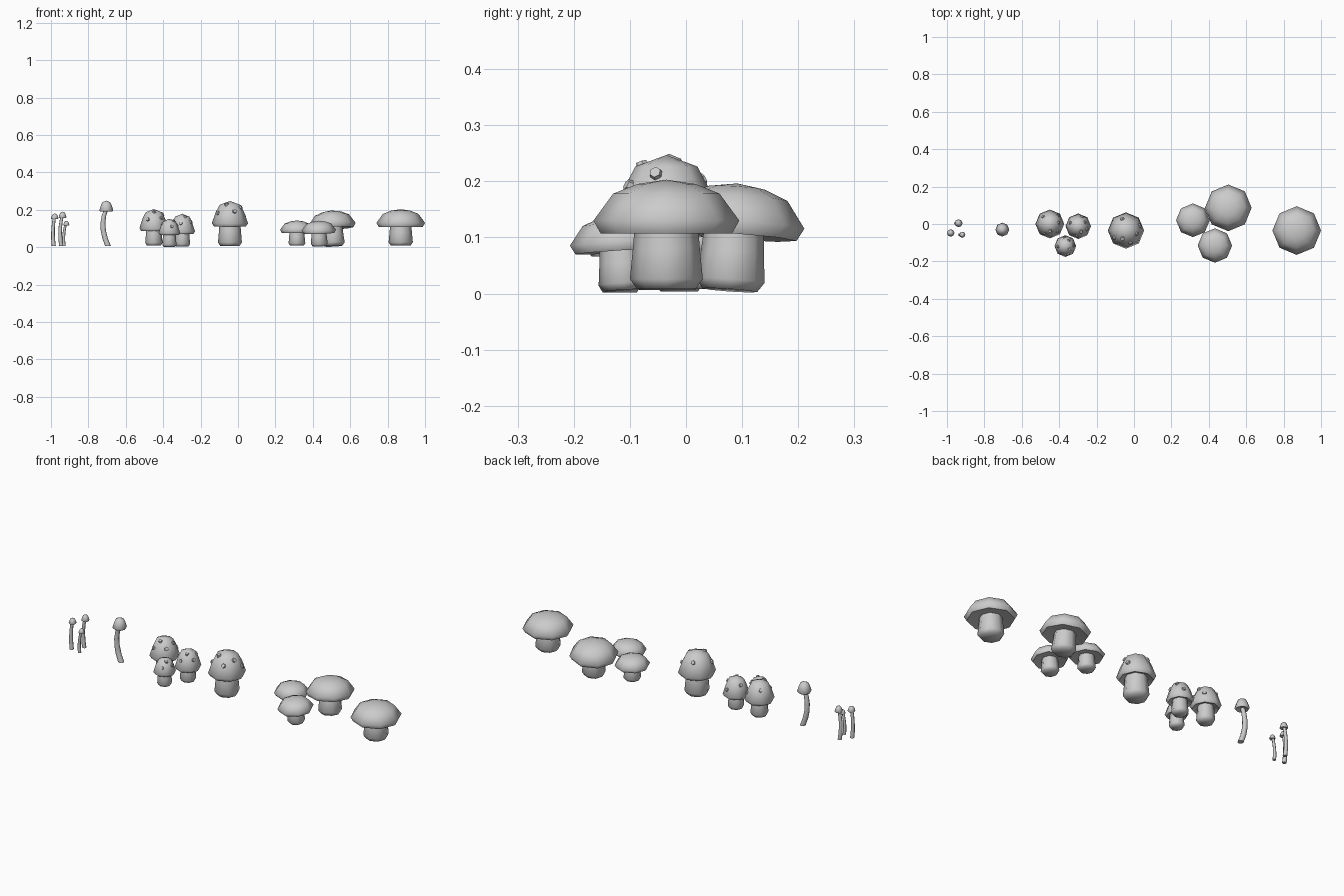
import bpy, bmesh, math
from mathutils import Vector, Matrix

if "Cube" in bpy.data.objects:
    bpy.data.objects.remove(bpy.data.objects["Cube"], do_unlink=True)

grey = bpy.data.materials.new("plain_grey")
grey.use_nodes = True
grey.diffuse_color = (0.6, 0.6, 0.6, 1)
grey.node_tree.nodes["Principled BSDF"].inputs["Base Color"].default_value = (0.6, 0.6, 0.6, 1)

# Profiles as (radius, height) fractions
FLAT_CAP = [(0, 0.1), (0.5, 0.08), (0.9, 0), (1, 0.24), (0.73, 0.74), (0.4, 0.92), (0, 1)]
BELL_CAP = [(0, 0.1), (0.6, 0.08), (0.87, 0), (1, 0.13), (0.78, 0.57), (0.57, 0.85), (0, 1)]
STEM = [(0, 0), (0.8, 0), (1, 0.15), (0.92, 0.6), (0.86, 1), (0, 1)]


def finish(bm, name, angle=65):
    bmesh.ops.recalc_face_normals(bm, faces=bm.faces)
    mesh = bpy.data.meshes.new(name)
    bm.to_mesh(mesh)
    bm.free()
    mesh.materials.append(grey)
    obj = bpy.data.objects.new(name, mesh)
    bpy.context.collection.objects.link(obj)
    bpy.ops.object.select_all(action='DESELECT')
    obj.select_set(True)
    bpy.context.view_layer.objects.active = obj
    bpy.ops.object.shade_smooth_by_angle(angle=math.radians(angle))


def loft(name, rings, matrix, sides=8):
    """Join rings of (centre, radius); zero radius closes to a point."""
    bm = bmesh.new()
    previous = None
    for centre, radius in rings:
        if radius == 0:
            ring = [bm.verts.new(centre)] * sides
        else:
            ring = [bm.verts.new(Vector(centre) + radius * Vector(
                (math.cos(i * math.tau / sides), math.sin(i * math.tau / sides), 0)))
                for i in range(sides)]
        if previous:
            for i in range(sides):
                j = (i + 1) % sides
                corners = dict.fromkeys((previous[i], previous[j], ring[j], ring[i]))
                bm.faces.new(list(corners))
        previous = ring
    bm.transform(matrix)
    finish(bm, name)


def lathe(name, profile, radius, low, high, matrix):
    loft(name, [((0, 0, low + h * (high - low)), r * radius) for r, h in profile], matrix)


def spot(name, cap_radius, low, high, azimuth, fraction, size, matrix):
    """Small six-sided wart lying on the bell cap."""
    for (r0, h0), (r1, h1) in zip(BELL_CAP[3:], BELL_CAP[4:]):
        if r1 <= fraction <= r0:
            break
    t = (r0 - fraction) / (r0 - r1)
    height = low + (h0 + t * (h1 - h0)) * (high - low)
    out = Vector((math.cos(math.radians(azimuth)), math.sin(math.radians(azimuth)), 0))
    normal = out * (h1 - h0) * (high - low) + Vector((0, 0, (r0 - r1) * cap_radius))
    place = Matrix.Translation(out * fraction * cap_radius * 0.96 + Vector((0, 0, height)))
    bm = bmesh.new()
    bmesh.ops.create_cone(bm, cap_ends=True, segments=6, radius1=size, radius2=size * 0.8,
                          depth=size, matrix=place @ normal.to_track_quat('Z', 'Y').to_matrix().to_4x4())
    bm.transform(matrix)
    finish(bm, name, 35)


def mushroom(name, x, y, base, rim, top, cap_radius, stem_radius, profile, tilt=(0, 0)):
    matrix = (Matrix.Translation((x, y, base)) @ Matrix.Rotation(tilt[0], 4, 'X')
              @ Matrix.Rotation(tilt[1], 4, 'Y'))
    low, high = rim - base, top - base
    lathe(name + "_stem", STEM, stem_radius, 0, low + 0.2 * (high - low), matrix)
    lathe(name + "_cap", profile, cap_radius, low, high, matrix)
    return matrix, low, high


# Broad flat mushrooms
mushroom("broad_mushroom", 0.87, -0.035, 0.008, 0.107, 0.203, 0.13, 0.065, FLAT_CAP)
mushroom("broad_cluster_large", 0.51, 0.078, 0.006, 0.102, 0.197, 0.125, 0.061, FLAT_CAP, (-0.07, -0.05))
mushroom("broad_cluster_back", 0.315, 0.02, 0.008, 0.077, 0.143, 0.09, 0.045, FLAT_CAP)
mushroom("broad_cluster_front", 0.435, -0.11, 0.006, 0.075, 0.142, 0.092, 0.045, FLAT_CAP, (0.06, -0.03))

# Spotted bell mushrooms: warts as (azimuth, cap fraction)
BELLS = {
    "spotted_mushroom": (-0.043, -0.035, 0.006, 0.11, 0.247, 0.097, 0.064),
    "spotted_cluster_large": (-0.45, 0, 0.008, 0.086, 0.204, 0.077, 0.046),
    "spotted_cluster_side": (-0.298, -0.012, 0.004, 0.07, 0.179, 0.068, 0.042),
    "spotted_cluster_front": (-0.367, -0.118, 0.002, 0.066, 0.152, 0.058, 0.038),
}
WARTS = [(107, 0.7), (-18, 0.64), (-113, 0.5), (-70, 0.76), (-148, 0.8), (20, 0.85)]
for turn, (name, values) in enumerate(BELLS.items()):
    matrix, low, high = mushroom(name, *values, BELL_CAP)
    for number, (azimuth, fraction) in enumerate(WARTS):
        spot(f"{name}_wart_{number + 1}", values[5], low, high, azimuth + turn * 25, fraction,
             0.006 + 0.07 * values[5], matrix)


# Thin bent mushrooms: foot, bend and cap x, y, heights, radii
def thin_mushroom(name, foot_x, bend_x, cap_x, y, rim, top, cap_radius, stem_radius):
    a, b, c = Vector((foot_x, y, 0)), Vector((bend_x, y, rim * 0.55)), Vector((cap_x, y, rim + 0.01))
    control = 2 * b - (a + c) / 2
    rings = [(a, 0), (a, stem_radius * 1.1)]
    for i in range(1, 6):
        t = i / 5
        rings.append((a * (1 - t) ** 2 + control * 2 * t * (1 - t) + c * t * t,
                      stem_radius * (1.1 - 0.3 * t)))
    rings.append((c, 0))
    loft(name + "_stem", rings, Matrix.Translation((0, 0, 0.006)))
    lathe(name + "_cap", BELL_CAP, cap_radius, 0, top - rim, Matrix.Translation((cap_x, y, rim)))


thin_mushroom("thin_mushroom", -0.695, -0.722, -0.704, -0.03, 0.19, 0.249, 0.037, 0.014)
thin_mushroom("tiny_mushroom_left", -0.985, -0.989, -0.98, -0.048, 0.15, 0.18, 0.02, 0.01)
thin_mushroom("tiny_mushroom_back", -0.945, -0.951, -0.938, 0.004, 0.156, 0.19, 0.021, 0.01)
thin_mushroom("tiny_mushroom_front", -0.93, -0.931, -0.918, -0.058, 0.117, 0.141, 0.016, 0.008)
